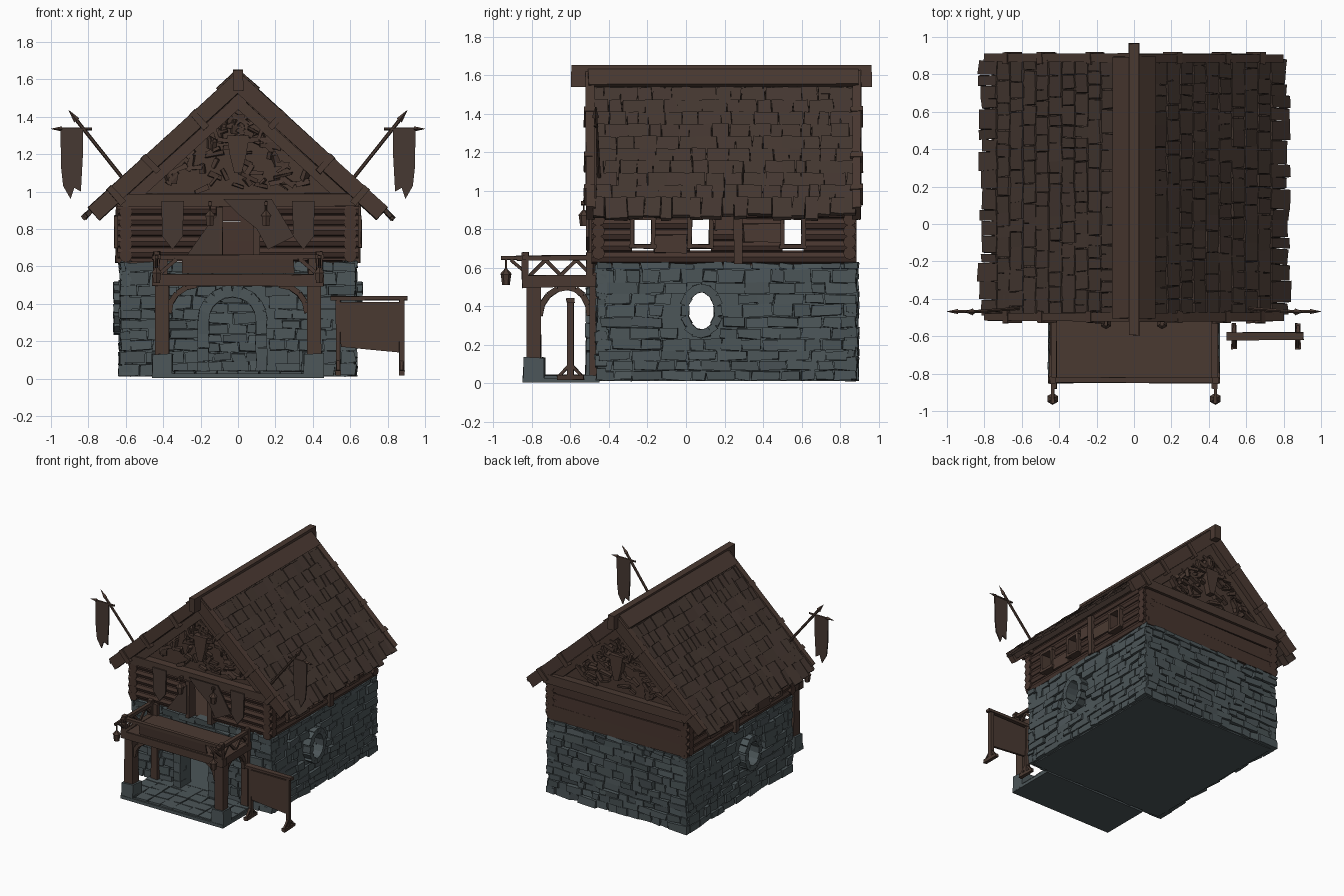
import bpy, bmesh, math, random
from mathutils import Matrix, Vector

if "Cube" in bpy.data.objects:
    bpy.data.objects.remove(bpy.data.objects["Cube"])

random.seed(7)
R = random.uniform
T = lambda x, y, z: Matrix.Translation((x, y, z))
ROT = lambda deg, ax: Matrix.Rotation(math.radians(deg), 4, ax)


def material(name, col):
    m = bpy.data.materials.new(name)
    m.diffuse_color = (*col, 1)
    m.use_nodes = True
    m.node_tree.nodes["Principled BSDF"].inputs["Base Color"].default_value = m.diffuse_color
    return m


ROOF = material("roof brown", (0.058, 0.038, 0.030))
WOOD = material("timber brown", (0.068, 0.041, 0.031))
LOG = material("log brown", (0.062, 0.035, 0.027))
STONE = material("grey stone", (0.072, 0.092, 0.098))
CLOTH = material("cloth brown", (0.062, 0.040, 0.032))


class Part:
    """Collects simple solids into one named object."""
    def __init__(self, name, mat):
        self.name, self.mat, self.bm = name, mat, bmesh.new()

    def box(self, m, size, jit=0.0):
        vs = bmesh.ops.create_cube(self.bm, size=1, matrix=m @ Matrix.Diagonal((*size, 1)))["verts"]
        for v in vs:
            v.co += Vector((R(-jit, jit), R(-jit, jit), R(-jit, jit)))

    def at(self, x, y, z, sx, sy, sz, jit=0.003):
        self.box(T(x, y, z), (sx, sy, sz), jit)

    def beam(self, a, b, w, h, jit=0.002):
        a, b = Vector(a), Vector(b)
        q = (b - a).to_track_quat('X', 'Z').to_matrix().to_4x4()
        self.box(Matrix.Translation((a + b) / 2) @ q, ((b - a).length, w, h), jit)

    def rod(self, a, b, r1, r2=None, seg=8):
        a, b = Vector(a), Vector(b)
        q = (b - a).to_track_quat('Z', 'Y').to_matrix().to_4x4()
        bmesh.ops.create_cone(self.bm, cap_ends=True, segments=seg, radius1=r1, radius2=r1 if r2 is None else r2,
                              depth=(b - a).length, matrix=Matrix.Translation((a + b) / 2) @ q)

    def sheet(self, pts, y, t=0.01):
        lo = [self.bm.verts.new((x, y - t / 2, z)) for x, z in pts]
        hi = [self.bm.verts.new((x, y + t / 2, z)) for x, z in pts]
        n = len(pts)
        self.bm.faces.new(lo)
        self.bm.faces.new(hi[::-1])
        for i in range(n):
            self.bm.faces.new((lo[i], hi[i], hi[(i + 1) % n], lo[(i + 1) % n]))

    def done(self):
        bmesh.ops.recalc_face_normals(self.bm, faces=self.bm.faces)
        me = bpy.data.meshes.new(self.name)
        self.bm.to_mesh(me)
        self.bm.free()
        me.materials.append(self.mat)
        ob = bpy.data.objects.new(self.name, me)
        bpy.context.collection.objects.link(ob)
        return ob


CY = 0.21          # middle of the house along y
DOOR_X = -0.03

# Hollow wall core with arched doorway and round side windows
p = Part("stone_wall_core", STONE); p.at(0, CY, 0.31, 1.2, 1.3, 0.6, 0); core = p.done()
cut = []
p = Part("cut_room", STONE); p.at(0, CY, 0.315, 1.08, 1.18, 0.55, 0); cut.append(p.done())
p = Part("cut_door", STONE); p.at(DOOR_X, -0.42, 0.175, 0.25, 0.2, 0.27, 0); cut.append(p.done())
p = Part("cut_arch", STONE); p.rod((DOOR_X, -0.53, 0.308), (DOOR_X, -0.31, 0.308), 0.125, seg=20); cut.append(p.done())
p = Part("cut_window", STONE)
p.rod((-0.8, 0, 0), (0.8, 0, 0), 1, seg=16)
for v in p.bm.verts:
    v.co = (v.co.x, 0.08 + v.co.y * 0.07, 0.375 + v.co.z * 0.1)
cut.append(p.done())
bpy.context.view_layer.objects.active = core
for c in cut:
    b = core.modifiers.new("opening", 'BOOLEAN')
    b.operation, b.solver, b.object = 'DIFFERENCE', 'EXACT', c
    bpy.ops.object.modifier_apply(modifier=b.name)
    bpy.data.objects.remove(c)


# Rough stone blocks laid in courses, leaving openings free
def stone_face(part, m, width, hole=None, z0=0.015, z1=0.625):
    z = z0
    while z < z1 - 0.02:
        h = min(R(0.045, 0.075), z1 - z)
        u = -width / 2
        while u < width / 2 - 0.01:
            w = min(R(0.06, 0.17), width / 2 - u)
            if not (hole and hole(u, u + w, z, z + h)):
                d = R(0.035, 0.075)
                part.box(m @ T(u + w / 2, 0, z + h / 2) @ ROT(R(-3, 3), 'Y'), (w - 0.006, d, h - 0.005), 0.006)
            u += w
        z += h


def near(c, a, b):
    return max(a, min(b, c))


def round_hole(cu):
    return lambda a, b, c, d: ((near(cu, a, b) - cu) / 0.085) ** 2 + ((near(0.375, c, d) - 0.375) / 0.115) ** 2 < 1


def door_hole(a, b, c, d):
    return math.hypot(near(0.03, a, b) - 0.03, max(0, c - 0.31)) < 0.145


p = Part("stone_blocks", STONE)
stone_face(p, T(0, 0.86, 0), 1.26)
stone_face(p, T(0, 0.80, 0), 1.06, z0=0.04, z1=0.58)
stone_face(p, T(0, -0.44, 0) @ ROT(180, 'Z'), 1.26, door_hole)
stone_face(p, T(-0.6, CY, 0) @ ROT(90, 'Z'), 1.35, round_hole(-0.13))
stone_face(p, T(0.6, CY, 0) @ ROT(-90, 'Z'), 1.35, round_hole(0.13))
p.done()

# Door arch and round window surrounds
p = Part("door_arch", STONE)
for s in (-1, 1):
    for i in range(4):
        p.at(DOOR_X + s * 0.155, -0.47, 0.055 + i * 0.073, 0.06, 0.1, 0.07, 0.004)
for i in range(10):
    a = math.radians(9 + 18 * i)
    p.box(T(DOOR_X + 0.155 * math.cos(a), -0.47, 0.31 + 0.155 * math.sin(a)) @ ROT(-math.degrees(a), 'Y'),
          (0.06, 0.1, 0.052), 0.003)
p.done()
p = Part("round_window_rings", STONE)
for s in (-1, 1):
    for i in range(14):
        a = math.tau * i / 14
        p.box(T(s * 0.62, 0.08 + 0.086 * math.cos(a), 0.375 + 0.118 * math.sin(a)) @ ROT(math.degrees(a), 'X'),
              (0.09, 0.042, 0.05), 0.004)
p.done()

# Porch paving and post footings
p = Part("porch_floor", STONE)
p.at(0, -0.65, 0.015, 0.92, 0.4, 0.025, 0)
for i in range(8):
    for j in range(4):
        p.at(-0.4 + i * 0.114, -0.79 + j * 0.1, 0.028, 0.108, 0.094, 0.026, 0.004)
for s in (-1, 1):
    p.at(s * 0.405, -0.79, 0.07, 0.11, 0.11, 0.125, 0.006)
p.done()

# Upper storey of stacked logs, split round windows and the balcony door
WINDOWS = [(-0.28, -0.17), (0.02, 0.13), (0.5, 0.61)]
p = Part("log_walls", LOG)
for i in range(6):
    z = 0.655 + i * 0.058
    for s in (-1, 1):
        spans, y = [], -0.49
        if 0.7 < z < 0.87:
            for a, b in WINDOWS:
                spans.append((y, a)); y = b
        spans.append((y, 0.885))
        for a, b in spans:
            p.rod((s * 0.6, a, z), (s * 0.6, b, z), 0.035)
        if z < 0.9:
            p.rod((s * 0.1, -0.455, z + 0.02), (s * 0.645, -0.455, z + 0.02), 0.034)
            p.rod((s * 0.54, 0.85, z + 0.02), (s * 0.645, 0.85, z + 0.02), 0.034)
p.done()
p = Part("back_planks", LOG)
for i in range(3):
    p.at(0, 0.865, 0.68 + i * 0.107, 1.2, 0.04, 0.105, 0.006)
p.done()
p = Part("upper_floor", WOOD); p.at(0, CY, 0.615, 1.2, 1.3, 0.02, 0); p.done()

# Window and door frames, wall posts and wall plates
p = Part("frames_and_plates", WOOD)
for s in (-1, 1):
    x = s * 0.615
    for a, b in WINDOWS:
        for y in (a, b):
            p.at(x, y, 0.785, 0.09, 0.022, 0.17)
        for z in (0.71, 0.86):
            p.at(x, (a + b) / 2, z, 0.09, b - a + 0.03, 0.022)
    p.at(s * 0.63, 0.27, 0.78, 0.05, 0.045, 0.32)
    for y, w, z in ((0.4, 0.2, 0.78), (-0.08, 0.17, 0.72), (0.2, 0.1, 0.84)):
        p.at(s * 0.635, y, z, 0.015, w, 0.09, 0.005)
    p.at(s * 0.61, CY, 0.99, 0.07, 1.36, 0.06)
    p.at(s * 0.1, -0.47, 0.77, 0.035, 0.08, 0.3)
for y in (-0.465, 0.875):
    p.at(0, y, 0.955, 1.3, 0.07, 0.07)
p.done()

# Roof slabs, ragged shingles, ridge boards and barge boards
RY, ANG = 0.195, math.atan2(0.71, 0.78)
LEN = 1.055
roof, shin, trim = Part("roof_slabs", ROOF), Part("roof_shingles", ROOF), Part("roof_trim", WOOD)
for s in (-1, 1):
    X = Vector((s * math.cos(ANG), 0, -math.sin(ANG)))
    Z = Vector((s * math.sin(ANG), 0, math.cos(ANG)))
    M = T(0, RY, 1.60) @ Matrix((X, Z.cross(X), Z)).transposed().to_4x4()
    roof.box(M @ T(LEN / 2 - 0.01, 0, -0.02), (LEN - 0.03, 1.36, 0.04))
    for r in range(11):
        y = -0.68
        while y < 0.67:
            w = min(R(0.05, 0.13), 0.69 - y)
            ln = R(0.11, 0.15)
            shin.box(M @ T(0.03 + r * 0.094 + ln / 2, y + w / 2, 0.012) @ ROT(R(2, 8), 'Y') @ ROT(R(-3, 3), 'Z'),
                     (ln, w - 0.004, 0.02), 0.004)
            y += w
    trim.box(M @ T(0.055, 0, 0.03), (0.12, 1.4, 0.025), 0.004)
    for e in (-1, 1):
        trim.box(M @ T(LEN / 2, e * 0.692, -0.012), (LEN, 0.045, 0.09), 0.004)
        trim.box(M @ T(0.49, e * 0.655, -0.09), (0.9, 0.05, 0.06), 0.004)
        for k in (0.3, 0.65, 0.9):
            trim.box(M @ T(k, e * 0.692, -0.02), (0.035, 0.065, 0.115), 0.003)
roof.done(); shin.done()
trim.at(0, 0.185, 1.595, 0.055, 1.56, 0.11)
trim.done()

# Gable walls with carved interlaced relief and a horned head
p = Part("gables", WOOD)
for y, o in ((-0.42, -1), (0.83, 1)):
    p.sheet([(-0.68, 0.93), (0.68, 0.93), (0, 1.55)], y, 0.03)
    f = y + o * 0.025
    for i in range(75):
        z = R(1.01, 1.4)
        h = max(0.02, (1.46 - z) * 1.0)
        x = R(-h, h)
        a, l = R(0, math.pi), R(0.03, 0.06)
        p.beam((x - l * math.cos(a), f, z - l * math.sin(a) * 0.6), (x + l * math.cos(a), f + o * R(0, 0.015), z + l * math.sin(a) * 0.6),
               0.03, R(0.012, 0.03), 0.005)
    f += o * 0.02
    p.sheet([(-0.06, 1.3), (0.06, 1.3), (0.045, 1.2), (0.02, 1.1), (-0.02, 1.1), (-0.045, 1.2)], f, 0.05)
    for s in (-1, 1):
        p.beam((s * 0.04, f, 1.27), (s * 0.11, f, 1.28), 0.04, 0.025)
        p.beam((s * 0.11, f, 1.28), (s * 0.13, f, 1.34), 0.035, 0.02)
p.done()

# Porch frame: posts, curved braces, balcony deck, rails and lattice
p = Part("porch_frame", WOOD)
p.at(0, -0.665, 0.545, 0.9, 0.36, 0.025)
p.at(0, -0.825, 0.525, 0.92, 0.05, 0.06)
p.at(0, -0.835, 0.65, 0.92, 0.03, 0.025)
p.box(T(0, -0.835, 0.605) @ ROT(8, 'X'), (0.6, 0.012, 0.085), 0.004)
for s in (-1, 1):
    x = s * 0.405
    p.at(x, -0.79, 0.32, 0.075, 0.075, 0.38)
    p.at(x, -0.48, 0.33, 0.06, 0.04, 0.64)
    p.at(s * 0.43, -0.66, 0.53, 0.045, 0.38, 0.06)
    p.at(s * 0.43, -0.68, 0.65, 0.03, 0.4, 0.025)
    for y in (-0.835, -0.5):
        p.at(s * 0.435, y, 0.61, 0.035, 0.035, 0.14)
    for k in range(4):
        y = -0.81 + k * 0.08
        p.beam((s * 0.43, y, 0.56 + 0.08 * (k % 2)), (s * 0.43, y + 0.08, 0.64 - 0.08 * (k % 2)), 0.015, 0.018)
    p.beam((s * 0.42, -0.84, 0.56), (s * 0.33, -0.84, 0.64), 0.02, 0.02)
    for k in range(4):
        a, b = (math.radians(22.5 * (k + j)) for j in (0, 1))
        q = lambda t: (0.15 * (1 - math.cos(t)), 0.35 + 0.15 * math.sin(t))
        (u0, z0), (u1, z1) = q(a), q(b)
        p.beam((s * (0.37 - u0), -0.8, z0), (s * (0.37 - u1), -0.8, z1), 0.03, 0.03)
        p.beam((x, -0.76 + u0, z0), (x, -0.76 + u1, z1), 0.03, 0.03)
        p.beam((x, -0.5 - u0 * 0.8, z0), (x, -0.5 - u1 * 0.8, z1), 0.03, 0.03)
p.done()

# Hanging lanterns on the rail ends and under the gable
p = Part("lanterns", WOOD)
for s in (-1, 1):
    p.beam((s * 0.435, -0.8, 0.65), (s * 0.435, -0.96, 0.65), 0.018, 0.018)
    p.beam((s * 0.435, -0.84, 0.58), (s * 0.435, -0.91, 0.64), 0.014, 0.014)
    for x, y, z in ((0.435, -0.935, 0.545), (0.15, -0.53, 0.85)):
        p.rod((s * x, y, z - 0.035), (s * x, y, z + 0.02), 0.02, 0.027, 6)
        p.rod((s * x, y, z + 0.02), (s * x, y, z + 0.05), 0.032, 0.006, 6)
        p.rod((s * x, y, z + 0.04), (s * x, y, z + 0.1), 0.005, seg=5)
    p.beam((s * 0.15, -0.45, 0.935), (s * 0.15, -0.545, 0.935), 0.02, 0.02)
p.done()

# Flag poles with cross bars
p = Part("flag_poles", WOOD)
c = Part("cloth_banners", CLOTH)
for s in (-1, 1):
    p.rod((s * 0.6, -0.45, 1.05), (s * 0.87, -0.47, 1.39), 0.01, seg=6)
    p.rod((s * 0.862, -0.47, 1.38), (s * 0.905, -0.47, 1.435), 0.018, 0.001, 4)
    p.rod((s * 0.78, -0.468, 1.335), (s * 0.96, -0.468, 1.335), 0.008, seg=6)
    p.rod((s * 0.94, -0.468, 1.335), (s * 1.0, -0.468, 1.335), 0.014, 0.001, 4)
    c.sheet([(s * x, z) for x, z in ((0.83, 1.335), (0.95, 1.335), (0.945, 1.12), (0.935, 1.03), (0.895, 0.96),
                                     (0.875, 1.02), (0.84, 1.0), (0.83, 1.18))], -0.47)
    # Pointed wall banners
    c.sheet([(s * 0.35 + x, z) for x, z in ((-0.06, 0.95), (0.06, 0.95), (0.055, 0.76), (0, 0.69), (-0.055, 0.76))], -0.505)
# Draped curtains beside the balcony door
c.sheet([(-0.28, 0.65), (-0.1, 0.65), (-0.1, 0.89), (-0.16, 0.82)], -0.51)
c.sheet([(-0.08, 0.96), (0.18, 0.96), (0.3, 0.76), (0.16, 0.69), (0.1, 0.8), (0, 0.88)], -0.515)
p.done(); c.done()

# Notice board on two footed posts
p = Part("notice_board", WOOD)
for x in (0.535, 0.875):
    p.at(x, -0.6, 0.225, 0.025, 0.03, 0.41)
    p.at(x, -0.6, 0.03, 0.028, 0.14, 0.025)
    for s in (-1, 1):
        p.beam((x, -0.6 + s * 0.055, 0.04), (x, -0.6, 0.1), 0.015, 0.015)
p.at(0.7, -0.6, 0.43, 0.41, 0.04, 0.022)
p.sheet([(0.54, 0.41), (0.87, 0.41), (0.86, 0.14), (0.7, 0.155), (0.55, 0.17)], -0.605, 0.018)
p.done()
